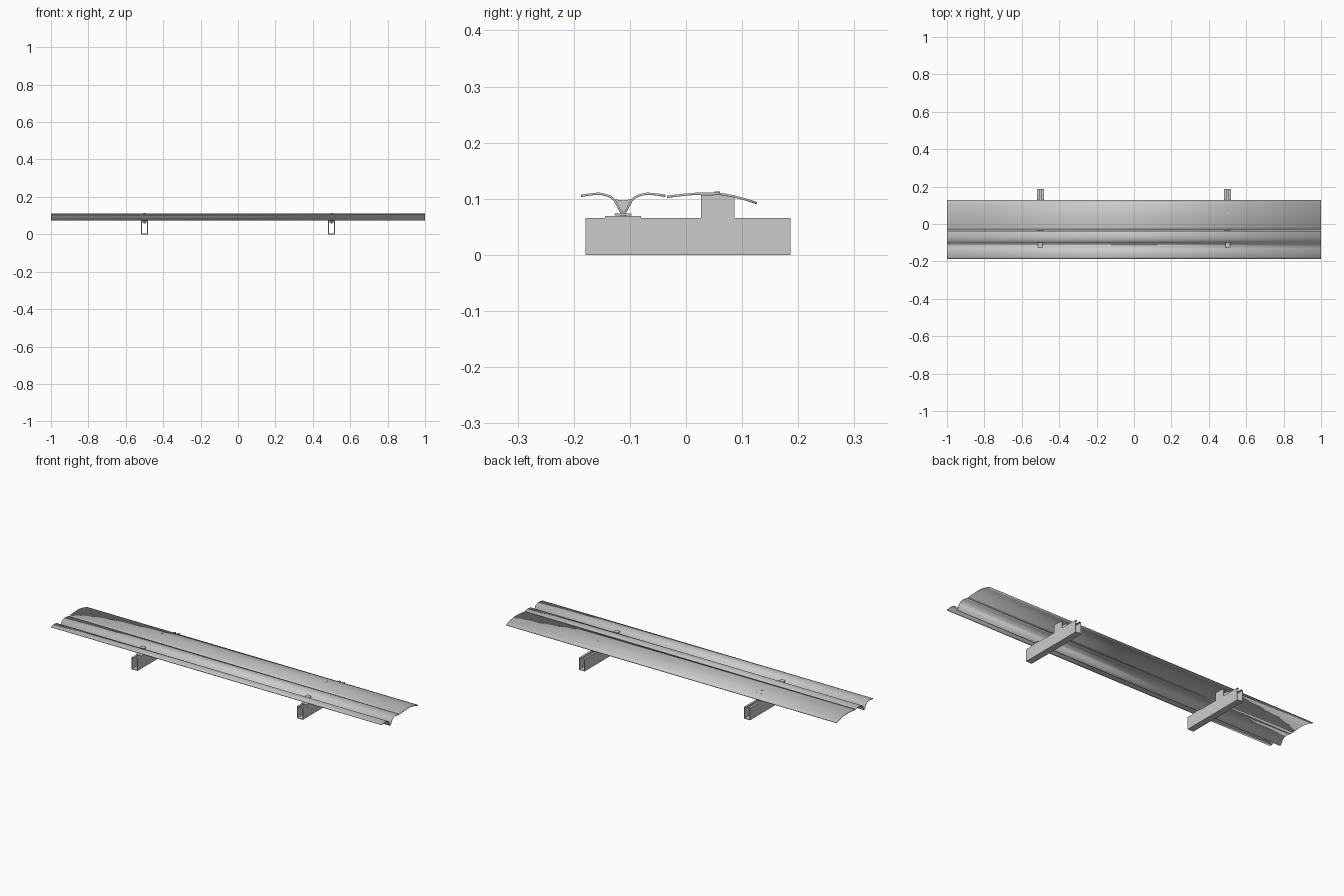
import bpy, math
from mathutils import Matrix

if "Cube" in bpy.data.objects:
    bpy.data.objects.remove(bpy.data.objects["Cube"])


def finish(obj, angle=None):
    bpy.ops.object.select_all(action='DESELECT')
    obj.select_set(True)
    bpy.context.view_layer.objects.active = obj
    if angle:
        bpy.ops.object.shade_smooth_by_angle(angle=math.radians(angle))
    return obj


def add_mesh(name, verts, faces):
    me = bpy.data.meshes.new(name)
    me.from_pydata(verts, [], faces)
    obj = bpy.data.objects.new(name, me)
    bpy.context.collection.objects.link(obj)
    return obj


def sheet(name, profile, x0, x1, thick, angle=35):
    """Sweep a y-z line along x and thicken it downwards."""
    verts = [(x, y, z) for y, z in profile for x in (x0, x1)]
    faces = [(2*i, 2*i+1, 2*i+3, 2*i+2) for i in range(len(profile) - 1)]
    obj = add_mesh(name, verts, faces)
    mod = obj.modifiers.new("thickness", 'SOLIDIFY')
    mod.thickness, mod.offset = thick, -1
    return finish(obj, angle)


def prism(name, pts, a, b, axis):
    """Extrude a closed outline along x (pts = y,z) or y (pts = x,z)."""
    n = len(pts)
    put = (lambda p, t: (t, p[0], p[1])) if axis == 'x' else (lambda p, t: (p[0], t, p[1]))
    verts = [put(p, t) for t in (a, b) for p in pts]
    faces = [(i, (i+1) % n, (i+1) % n + n, i + n) for i in range(n)]
    faces += [tuple(reversed(range(n))), tuple(range(n, 2*n))]
    if axis == 'y':
        faces = [tuple(reversed(f)) for f in faces]
    return add_mesh(name, verts, faces)


def box(name, x, y, z):
    return prism(name, [(y[0], z[0]), (y[1], z[0]), (y[1], z[1]), (y[0], z[1])], x[0], x[1], 'x')


def cylinder(name, loc, r, h, sides=12):
    bpy.ops.mesh.primitive_cylinder_add(vertices=sides, radius=r, depth=h, location=loc)
    bpy.context.object.name = name
    return finish(bpy.context.object, 35)


# Gull-wing front panel with a V groove, mirrored about its centre line
C = -0.112
half = [(0.0025, 0.077), (0.014, 0.099), (0.020, 0.1045), (0.027, 0.1075),
        (0.034, 0.1095), (0.042, 0.111), (0.052, 0.1105), (0.064, 0.109), (0.0755, 0.107)]
profile = [(C - d, z) for d, z in reversed(half)] + [(C + d, z) for d, z in half]
sheet("groove_panel", profile, -1, 1, 0.004)

# Curved rear panel, drooping at the back
rear = [(-0.034, 0.1055), (-0.018, 0.1075), (0.0, 0.1095), (0.02, 0.111), (0.042, 0.1115),
        (0.062, 0.1105), (0.082, 0.107), (0.104, 0.1015), (0.127, 0.094)]
sheet("rear_panel", rear, -1, 1, 0.004)

W, H, T, LIP = 0.0175, 0.066, 0.003, 0.0065
for side, cx in (("left", -0.5), ("right", 0.5)):
    # Slotted support channel, open at both ends
    outer = [(-LIP, H), (-W, H), (-W, 0), (W, 0), (W, H), (LIP, H)]
    inner = [(LIP, H-T), (W-T, H-T), (W-T, T), (-W+T, T), (-W+T, H-T), (-LIP, H-T)]
    prism(side + "_support_channel", [(cx + x, z) for x, z in outer + inner], -0.179, 0.186, 'y')

    # Base plate, washer and wedge clip under and in the groove
    box(side + "_base_plate", (cx - W, cx + W), (C - 0.032, C + 0.032), (H, 0.069))
    cylinder(side + "_clip_bolt", (cx, C, 0.068), 0.005, 0.02)
    box(side + "_clip_flange", (cx - W, cx + W), (C - 0.015, C + 0.015), (0.0705, 0.0735))
    wedge = [(C - 0.0025, 0.0765), (C + 0.0025, 0.0765), (C + 0.0145, 0.099),
             (C, 0.097), (C - 0.0145, 0.099)]
    prism(side + "_groove_clip", wedge, cx - 0.012, cx + 0.012, 'x')

    # U-shaped bracket that carries the rear panel
    u = [(-W, 0.107), (-W, H), (W, H), (W, 0.107), (W-T, 0.107), (W-T, H+T), (-W+T, H+T), (-W+T, 0.107)]
    prism(side + "_rear_bracket", [(cx + x, z) for x, z in u], 0.027, 0.086, 'y')
    cylinder(side + "_panel_screw", (cx, 0.056, 0.1105), 0.005, 0.004)
